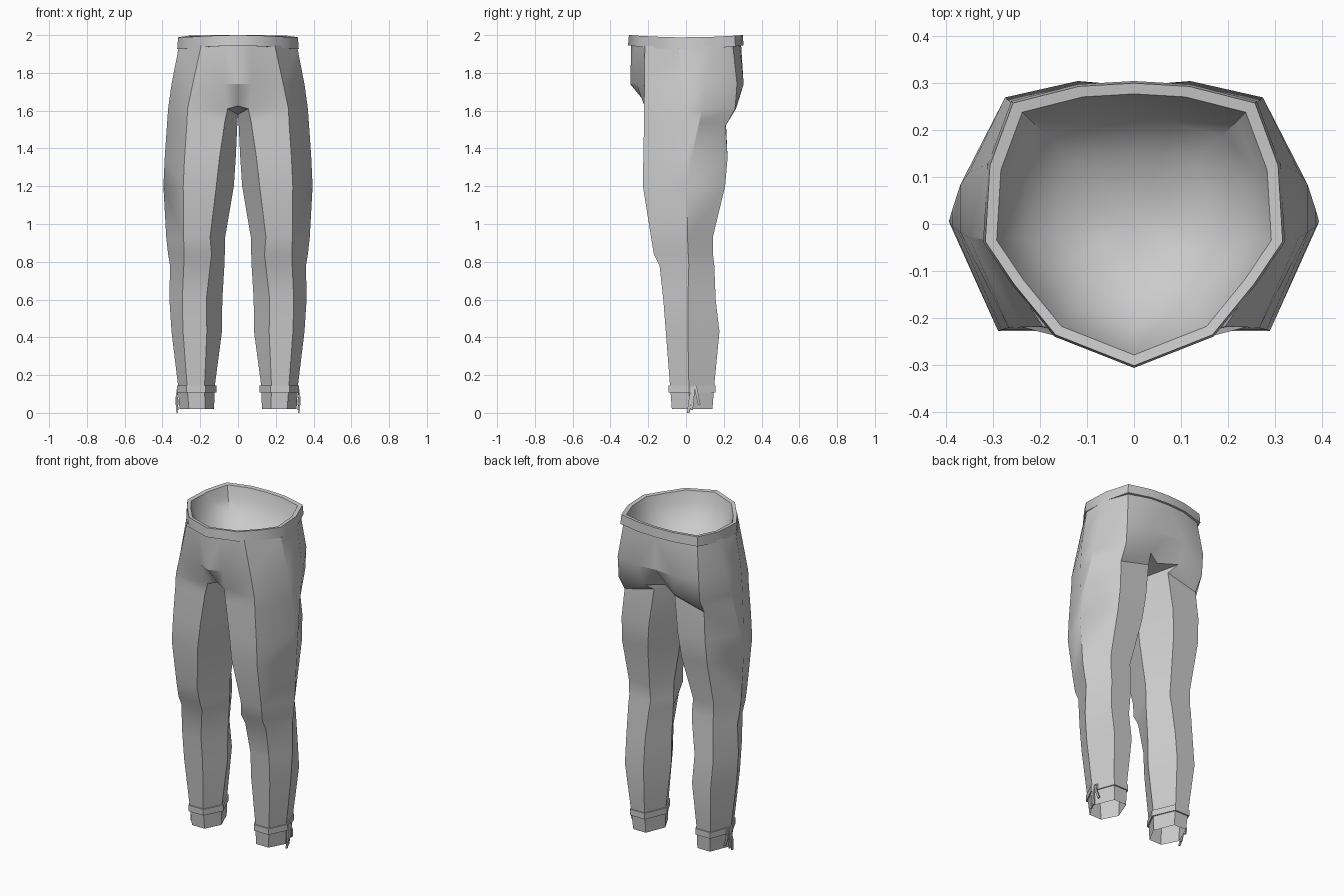
import bpy, bmesh, math

if "Cube" in bpy.data.objects:
    bpy.data.objects.remove(bpy.data.objects["Cube"])

grey = bpy.data.materials.new("grey cloth")
grey.diffuse_color = (0.6, 0.6, 0.6, 1)
grey.use_nodes = True
grey.node_tree.nodes["Principled BSDF"].inputs["Base Color"].default_value = grey.diffuse_color


def finish(name, bm, mirror=True, angle=30):
    """Turn a bmesh into a shaded object, mirrored across x."""
    bmesh.ops.remove_doubles(bm, verts=bm.verts[:], dist=0.0005)
    me = bpy.data.meshes.new(name)
    bm.to_mesh(me)
    bm.free()
    me.materials.append(grey)
    ob = bpy.data.objects.new(name, me)
    bpy.context.collection.objects.link(ob)
    if mirror:
        ob.modifiers.new("Mirror", 'MIRROR').use_clip = True
    bpy.ops.object.select_all(action='DESELECT')
    ob.select_set(True)
    bpy.context.view_layer.objects.active = ob
    bpy.ops.object.shade_smooth_by_angle(angle=math.radians(angle))
    return ob


def skin(bm, upper, lower, closed=False):
    """Quads between two rows of vertices, upper row first."""
    n = len(upper)
    for i in range(n if closed else n - 1):
        j = (i + 1) % n
        bm.faces.new((lower[i], lower[j], upper[j], upper[i]))


def row(bm, pts, z):
    return [bm.verts.new((x, y, z)) for x, y in pts]


# Trousers: half hip rows run from centre front round the side to centre back
bm = bmesh.new()
hip_rows = [
    (1.945, [(0, -.29), (.07, -.268), (.195, -.218), (.312, -.035),
             (.312, .128), (.25, .248), (.12, .285), (0, .292)]),
    (1.74, [(0, -.295), (.075, -.262), (.24, -.22), (.352, -.028),
            (.352, .11), (.275, .27), (.12, .305), (0, .295)]),
    (1.61, [(0, -.20), (.055, -.215), (.267, -.222), (.37, -.018),
            (.37, .085), (.275, .26), (.10, .265), (0, .20)]),
]
rows = [row(bm, pts, z) for z, pts in hip_rows]
for a, b in zip(rows, rows[1:]):
    skin(bm, a, b)

# Crotch joins the last hip row into a closed leg loop
hip = rows[-1]
hip[0].co.z = 1.625
crotch = bm.verts.new((0, .02, 1.58))
bm.faces.new((hip[1], hip[0], crotch))
bm.faces.new((hip[6], crotch, hip[7]))
loop = hip[1:7] + [crotch]

# Leg: z, x of inner / front inner / front outer / outer, y of front / side pair / back
leg_rows = [
    (1.54, .003, .07, .27, .375, -.222, -.015, .07, .21),
    (1.35, .012, .098, .283, .388, -.226, -.005, .03, .22),
    (1.20, .022, .115, .29, .395, -.228, .005, .005, .207),
    (0.93, .068, .148, .288, .38, -.185, .008, .008, .142),
    (0.84, .07, .14, .285, .37, -.17, .012, .012, .143),
    (0.78, .072, .147, .287, .36, -.14, .015, .015, .15),
    (0.60, .083, .168, .295, .363, -.12, .01, .01, .157),
    (0.43, .085, .165, .291, .352, -.107, .01, .01, .177),
    (0.15, .122, .177, .27, .318, -.085, .015, .015, .15),
    (0.02, .127, .175, .26, .31, -.075, .02, .02, .14),
]
for z, xi, xa, xb, xo, yf, y1, y2, yb in leg_rows:
    pts = [(xa, yf), (xb, yf), (xo, y1), (xo, y2), (xb, yb), (xa, yb), (xi, .02)]
    ring = row(bm, pts, z)
    if z == 1.54:                       # seat fold slopes down to the outside
        ring[4].co.z, ring[5].co.z = 1.52, 1.57
    skin(bm, loop, ring, closed=True)
    loop = ring
finish("trousers", bm)

# Waistband: outer wall, underside, flat rim and a smooth bowl lining
bm = bmesh.new()
band = [(0, -.307), (.17, -.24), (.26, -.13), (.322, -.038),
        (.312, .127), (.262, .262), (.12, .298), (0, .305)]


def band_row(scale, z0, rise):
    return [bm.verts.new((x * scale, y * scale, z0 + rise * (y / .3) ** 2))
            for x, y in band]


under = band_row(.94, 1.925, .02)
bottom = band_row(1.0, 1.925, .02)
top = band_row(.985, 1.988, .012)
lip = band_row(.91, 1.985, .012)
skin(bm, bottom, under)
skin(bm, top, bottom)
skin(bm, lip, top)
last = lip
for s, z in ((.85, 1.92), (.72, 1.85), (.5, 1.79), (.25, 1.765)):
    ring = band_row(s, z, .01)
    skin(bm, ring, last)
    last = ring
centre = bm.verts.new((0, 0, 1.76))
for a, b in zip(last, last[1:]):
    bm.faces.new((a, b, centre))
finish("waistband", bm, angle=40)

# Ankle band: thin strap round each cuff
bm = bmesh.new()
strap = [(.172, -.092), (.272, -.092), (.324, .016), (.272, .155), (.172, .155), (.114, .02)]
inner = [(.22 + (x - .22) * .93, .03 + (y - .03) * .93) for x, y in strap]
hi, lo = row(bm, strap, .145), row(bm, strap, .108)
hi_in, lo_in = row(bm, inner, .145), row(bm, inner, .108)
skin(bm, hi, lo, True)
skin(bm, hi_in, hi, True)
skin(bm, lo, lo_in, True)
finish("ankle_band", bm)

# Ankle ties: flat tapering ribbons hanging on the outer side
bm = bmesh.new()
ties = [[(.318, .035, .14), (.328, .022, .07), (.322, .012, .0)],
        [(.316, .04, .14), (.326, .036, .08), (.318, .03, .015)],
        [(.314, .05, .14), (.324, .06, .09), (.314, .07, .045)]]
for path in ties:
    prev = None
    for x, y, z in path:
        sec = [bm.verts.new((x + dx, y + dy, z)) for dx, dy in
               ((-.004, -.007), (.004, -.007), (.004, .007), (-.004, .007))]
        if prev:
            skin(bm, prev, sec, True)
        else:
            bm.faces.new(sec)
        prev = sec
    bm.faces.new(prev[::-1])
finish("ankle_ties", bm)
